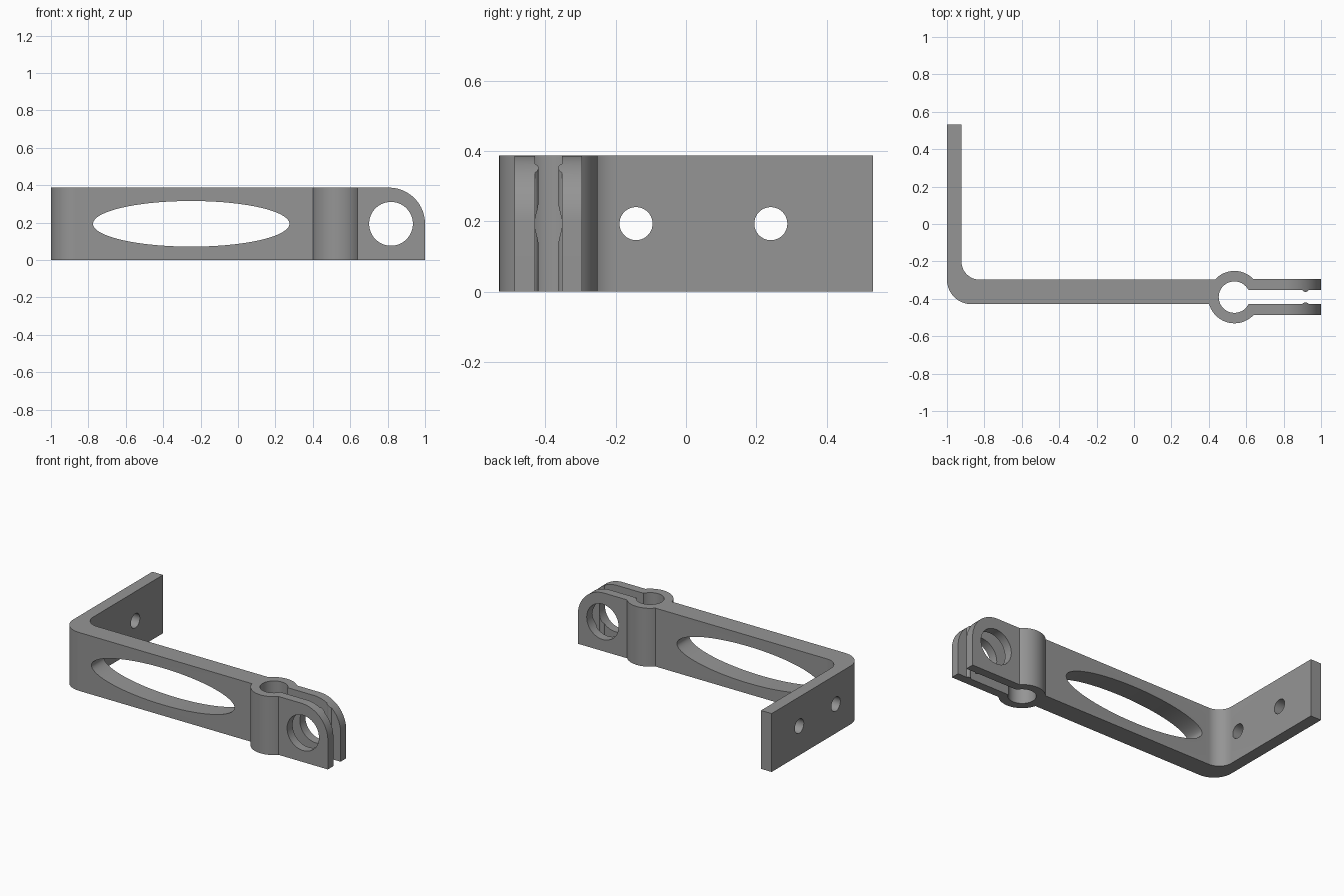
import bpy, bmesh, math
from mathutils import Vector

if "Cube" in bpy.data.objects:
    bpy.data.objects.remove(bpy.data.objects["Cube"])

H = 0.387                      # bracket height
CX, CY = 0.537, -0.391         # clamp ring centre
R_OUT, R_IN = 0.14, 0.084      # clamp ring radii
JAW, GAP = 0.096, 0.038        # half widths of the jaw pair and of the slot
BAR_F, BAR_B = -0.429, -0.297  # front and back of the long bar


def arc(cx, cy, rx, a0, a1, n, ry=None):
    """Points on an arc, angles in degrees."""
    ry = rx if ry is None else ry
    return [(cx + rx * math.cos(math.radians(a0 + (a1 - a0) * i / n)),
             cy + ry * math.sin(math.radians(a0 + (a1 - a0) * i / n)))
            for i in range(n + 1)]


def prism(name, pts, to3d, depth):
    """Extrude a closed 2D outline along a vector."""
    bm = bmesh.new()
    face = bm.faces.new([bm.verts.new(to3d(u, v)) for u, v in pts])
    ext = bmesh.ops.extrude_face_region(bm, geom=[face])
    bmesh.ops.translate(bm, vec=Vector(depth),
                        verts=[g for g in ext["geom"] if isinstance(g, bmesh.types.BMVert)])
    bmesh.ops.recalc_face_normals(bm, faces=bm.faces)
    me = bpy.data.meshes.new(name)
    bm.to_mesh(me)
    bm.free()
    ob = bpy.data.objects.new(name, me)
    bpy.context.collection.objects.link(ob)
    return ob


def ring_angle(offset, radius):
    return math.degrees(math.asin(offset / radius))


# Plan outline: mounting plate, bend, bar, clamp ring and slotted jaws
a_front = ring_angle(CY - BAR_F, R_OUT)
a_back = ring_angle(BAR_B - CY, R_OUT)
a_jaw = ring_angle(JAW, R_OUT)
a_slot = ring_angle(GAP, R_IN)
rib_x, rib_r = 0.917, 0.02
rib = 30                                       # rib is a shallow arc segment

outline = [(-1, 0.531)]
outline += arc(-0.868, BAR_F + 0.132, 0.132, 180, 270, 20)
outline += arc(CX, CY, R_OUT, 180 + a_front, 360 - a_jaw, 32)
outline += [(1, CY - JAW), (1, CY - GAP)]
outline += arc(rib_x, CY - GAP - 0.01, rib_r, rib, 180 - rib, 10)
outline += arc(CX, CY, R_IN, 360 - a_slot, a_slot, 56)
outline += arc(rib_x, CY + GAP + 0.01, rib_r, 180 + rib, 360 - rib, 10)
outline += [(1, CY + GAP), (1, CY + JAW)]
outline += arc(CX, CY, R_OUT, a_jaw, 180 - a_back, 28)
outline += arc(-0.827, BAR_B + 0.095, 0.095, 270, 180, 16)
outline += [(-0.922, 0.531)]
bracket = prism("clamp_bracket", outline, lambda u, v: (u, v, 0), (0, 0, H))

# Cutters through the bar and jaws (along y) and the plate (along x)
zc = H / 2


def through_y(name, pts):
    return prism(name, pts, lambda u, v: (u, -0.7, v), (0, 0.5, 0))


def through_x(name, pts):
    return prism(name, pts, lambda u, v: (-1.1, u, v), (0.3, 0, 0))


corner = arc(1 - zc, zc, zc, 90, 0, 24) + [(1.1, zc), (1.1, 0.5), (1 - zc, 0.5)]
cutters = [
    through_y("bar_window", arc(-0.25, zc, 0.525, 0, 360, 96, 0.122)[:-1]),
    through_y("jaw_hole", arc(0.818, zc, 0.117, 0, 360, 64)[:-1]),
    through_y("jaw_corner", corner),
]
for y in (-0.142, 0.241):
    cutters.append(through_x("screw_hole", arc(y, zc, 0.047, 0, 360, 40)[:-1]))

# Cut, then remove the cutters
bpy.context.view_layer.objects.active = bracket
for c in cutters:
    c.hide_render = True
    mod = bracket.modifiers.new(c.name, "BOOLEAN")
    mod.operation = "DIFFERENCE"
    mod.solver = "EXACT"
    mod.object = c
    bpy.ops.object.modifier_apply(modifier=mod.name)
for c in cutters:
    bpy.data.objects.remove(c)

# Grey finish, smooth bends with sharp edges
grey = bpy.data.materials.new("plain_grey")
grey.diffuse_color = (0.3, 0.3, 0.3, 1)
grey.use_nodes = True
grey.node_tree.nodes["Principled BSDF"].inputs["Base Color"].default_value = grey.diffuse_color
bracket.data.materials.clear()
bracket.data.materials.append(grey)
bpy.ops.object.select_all(action="DESELECT")
bracket.select_set(True)
bpy.ops.object.shade_smooth_by_angle(angle=math.radians(30))
